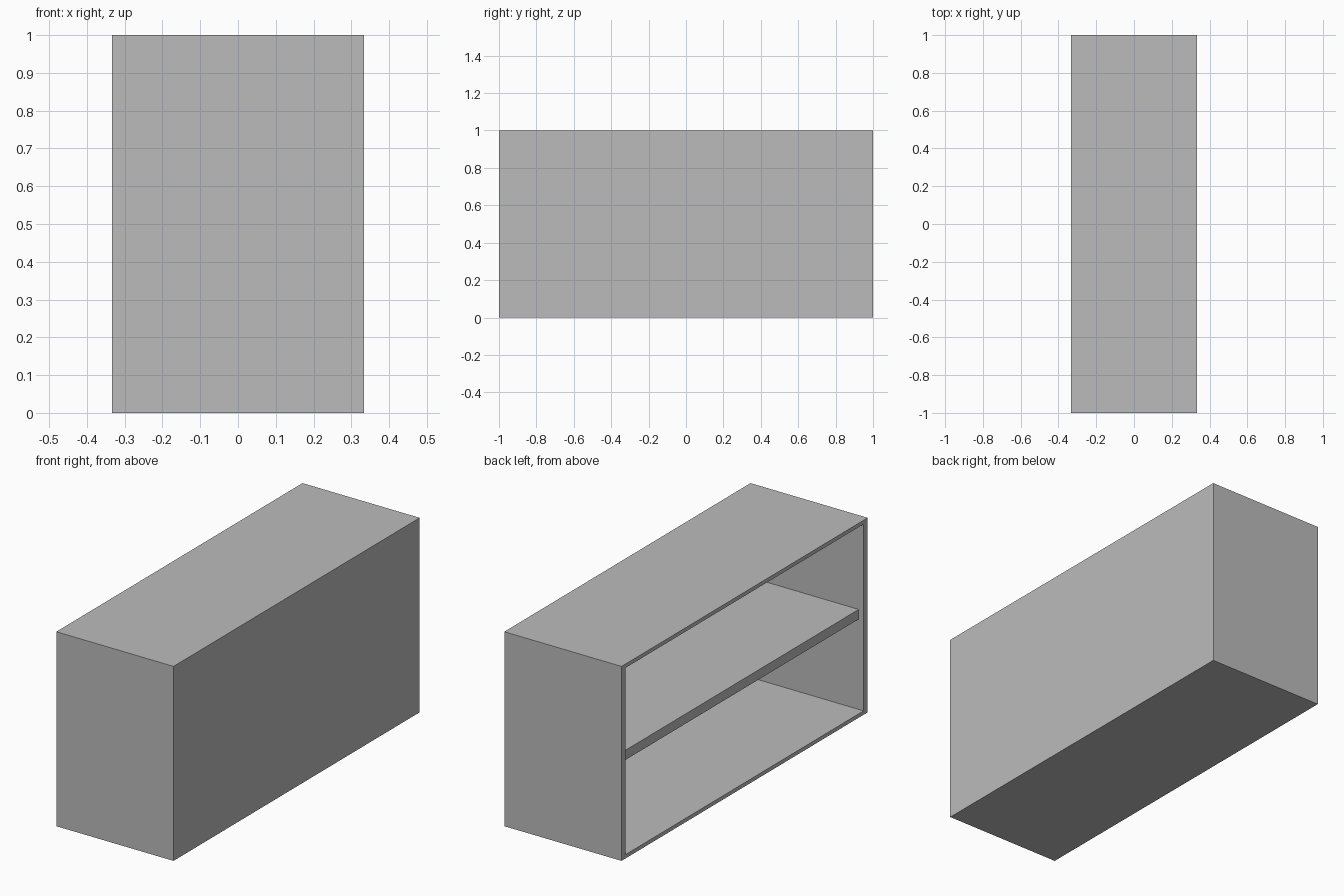
import bpy

cube = bpy.data.objects.get("Cube")
if cube:
    bpy.data.objects.remove(cube, do_unlink=True)

# Single plain grey
grey = bpy.data.materials.new("plain grey")
grey.use_nodes = True
colour = (0.5, 0.5, 0.5, 1)
grey.diffuse_color = colour
grey.node_tree.nodes["Principled BSDF"].inputs["Base Color"].default_value = colour


def board(name, x, y, z):
    """Flat board spanning the given (low, high) ranges."""
    spans = (x, y, z)
    bpy.ops.mesh.primitive_cube_add(size=1, location=[(a + b) / 2 for a, b in spans])
    ob = bpy.context.object
    ob.name = name
    ob.scale = [b - a for a, b in spans]
    bpy.ops.object.transform_apply(location=False, rotation=False, scale=True)
    ob.data.materials.append(grey)
    return ob


X, Y, Z = 1 / 3, 1.0, 1.0      # half depth, half length, height
SIDE, SLAB, BACK = 0.033, 0.02, 0.03
inner_y = (SIDE - Y, Y - SIDE)

# Outer case, open towards -x
board("front_end_panel", (-X, X), (-Y, SIDE - Y), (0, Z))
board("rear_end_panel", (-X, X), (Y - SIDE, Y), (0, Z))
board("bottom_panel", (-X, X), inner_y, (0, SLAB))
board("top_panel", (-X, X), inner_y, (Z - SLAB, Z))
board("back_panel", (X - BACK, X), inner_y, (SLAB, Z - SLAB))

# Shelf, set back slightly from the opening
board("shelf", (-X + 0.028, X - BACK), inner_y, (0.484, 0.534))
